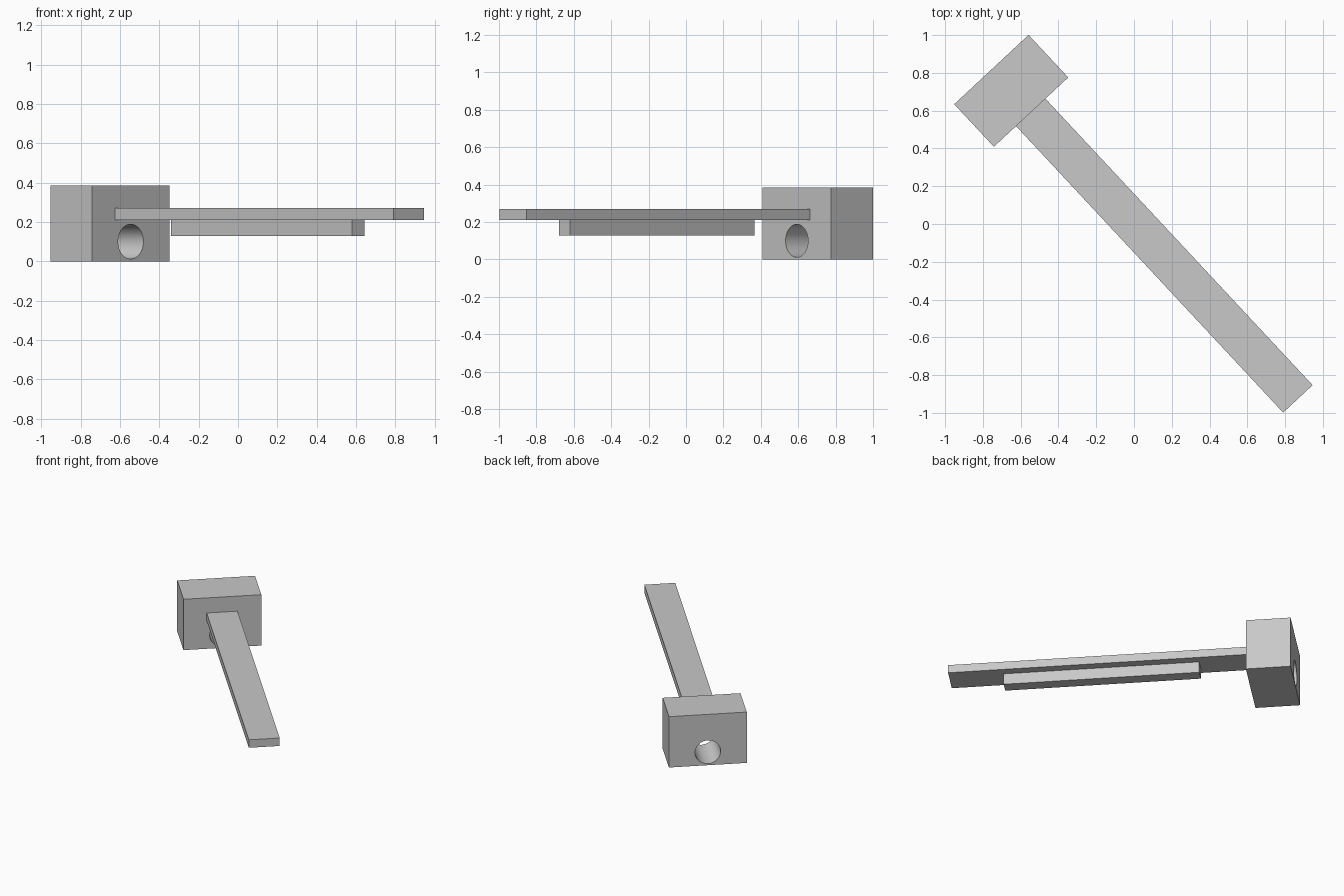
import bpy
import math
from mathutils import Matrix

old = bpy.data.objects.get("Cube")
if old:
    bpy.data.objects.remove(old, do_unlink=True)

# One plain grey for every part
grey = bpy.data.materials.new("plain grey")
grey.use_nodes = True
colour = (0.58, 0.58, 0.58, 1)
grey.diffuse_color = colour
grey.node_tree.nodes["Principled BSDF"].inputs["Base Color"].default_value = colour

# The whole tool lies diagonally; parts are placed along its axis
TURN = Matrix.Rotation(math.radians(43), 4, "Z")


def box(name, size, centre):
    bpy.ops.mesh.primitive_cube_add(size=1)
    part = bpy.context.object
    part.name = name
    part.data.transform(Matrix.Diagonal((*size, 1)))
    part.matrix_world = Matrix.Translation(centre) @ TURN
    part.data.materials.append(grey)
    return part


# Head block with a round hole through it along the arm direction
head = box("head_block", (0.538, 0.308, 0.384), (-0.65, 0.705, 0.192))
bpy.ops.mesh.primitive_cylinder_add(vertices=64, radius=0.088, depth=0.6)
cutter = bpy.context.object
cutter.name = "hole_cutter"
cutter.hide_render = True
cutter.data.materials.append(grey)
cutter.matrix_world = (Matrix.Translation((-0.65, 0.705, 0.1)) @ TURN
                       @ Matrix.Rotation(math.pi / 2, 4, "X"))

bpy.ops.object.select_all(action="DESELECT")
head.select_set(True)
bpy.context.view_layer.objects.active = head
hole = head.modifiers.new("hole", "BOOLEAN")
hole.operation = "DIFFERENCE"
hole.solver = "EXACT"
hole.object = cutter
bpy.ops.object.modifier_apply(modifier=hole.name)
bpy.data.objects.remove(cutter, do_unlink=True)
bpy.ops.object.shade_smooth_by_angle(angle=math.radians(30))

# Flat arm butting against the head, and the narrow rail beneath it
box("flat_arm", (0.213, 2.075, 0.06), (0.16, -0.167, 0.24))
box("under_rail", (0.088, 1.348, 0.082), (0.152, -0.157, 0.169))
